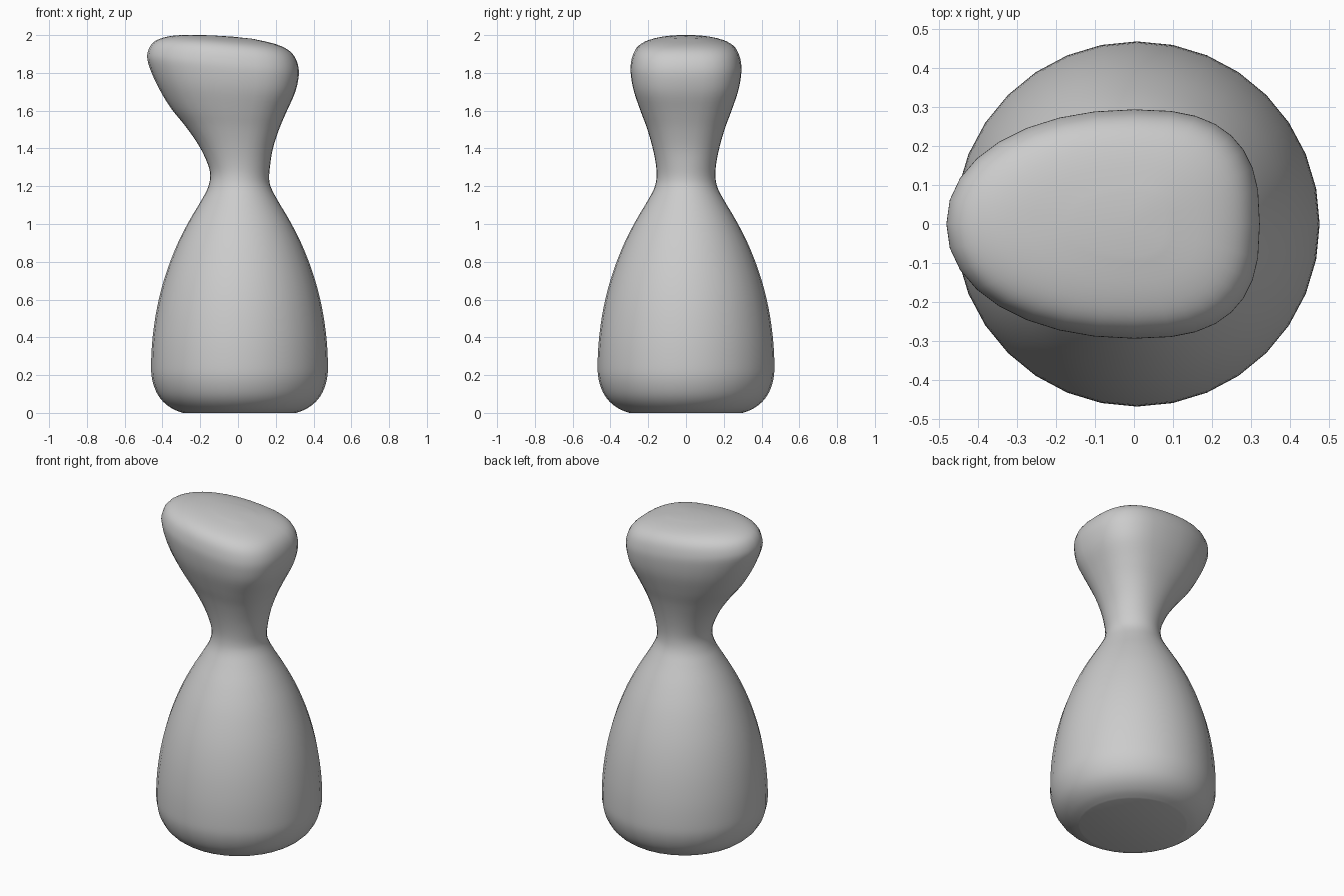
import bpy, bmesh, math

if "Cube" in bpy.data.objects:
    bpy.data.objects.remove(bpy.data.objects["Cube"])

SIDES, STEPS = 32, 4

# Round lower body: (radius, z)
body = [(.30, 0), (.355, .022), (.405, .06), (.44, .11), (.463, .18), (.468, .26),
        (.46, .40), (.436, .56), (.395, .72), (.335, .88), (.27, 1.01),
        (.205, 1.12), (.168, 1.19)]
# Tilted egg-shaped head rings: (left x, left z, right x, right z, half depth, squareness)
head = [(-.147, 1.26, .165, 1.24, .156, 0), (-.165, 1.33, .170, 1.31, .160, .1),
        (-.21, 1.42, .185, 1.40, .178, .3), (-.28, 1.52, .217, 1.50, .207, .5),
        (-.36, 1.62, .255, 1.59, .242, .7), (-.43, 1.74, .300, 1.69, .278, 1),
        (-.475, 1.85, .320, 1.77, .293, 1), (-.478, 1.91, .320, 1.83, .290, 1),
        (-.45, 1.96, .300, 1.885, .272, 1), (-.39, 1.988, .260, 1.925, .235, 1),
        (-.30, 2.0, .190, 1.955, .170, 1), (-.15, 1.999, .080, 1.98, .080, 1)]
keys = [(.008 - r, z, .008 + r, z, r, 0) for r, z in body] + head


def spline(a, b, c, d, t):
    return tuple(.5 * (2 * q + (r - p) * t + (2 * p - 5 * q + 4 * r - s) * t * t
                       + (3 * q - p - 3 * r + s) * t ** 3)
                 for p, q, r, s in zip(a, b, c, d))


def ring(bm, key):
    xl, zl, xr, zr, hy, sq = key
    mid = .008 * (1 - sq)
    if sq > .9:
        mid = max(min(0, xr - .3 * (xr - xl)), xl)
    verts = []
    for i in range(SIDES):
        a = math.tau * i / SIDES
        c, s = math.cos(a), math.sin(a)
        n = 2 + (.7 if c > 0 else .1) * sq
        reach = xr - mid if c > 0 else mid - xl
        x = mid + reach * math.copysign(abs(c) ** (2 / n), c)
        y = hy * math.copysign(abs(s) ** (2 / n), s)
        verts.append(bm.verts.new((x, y, zl + (zr - zl) * (x - xl) / (xr - xl))))
    return verts


# Loft the rings into one smooth skin
bm = bmesh.new()
rings = []
for i in range(len(keys) - 1):
    a, b, c = keys[max(i - 1, 0)], keys[i], keys[i + 1]
    d = keys[min(i + 2, len(keys) - 1)]
    rings += [ring(bm, spline(a, b, c, d, k / STEPS)) for k in range(STEPS)]
rings.append(ring(bm, keys[-1]))
for lo, hi in zip(rings, rings[1:]):
    for i in range(SIDES):
        j = (i + 1) % SIDES
        bm.faces.new((lo[i], lo[j], hi[j], hi[i]))

# Flat base and closed crown
bm.faces.new(rings[0][::-1])
tip = bm.verts.new((-.03, 0, 1.992))
for i in range(SIDES):
    bm.faces.new((rings[-1][i], rings[-1][(i + 1) % SIDES], tip))
for v in bm.verts:
    v.co.z = min(max(v.co.z, 0), 2)
bmesh.ops.recalc_face_normals(bm, faces=bm.faces)

mesh = bpy.data.meshes.new("sculpted_piece")
bm.to_mesh(mesh)
bm.free()
obj = bpy.data.objects.new("sculpted_piece", mesh)
bpy.context.collection.objects.link(obj)
for p in mesh.polygons:
    p.use_smooth = True
